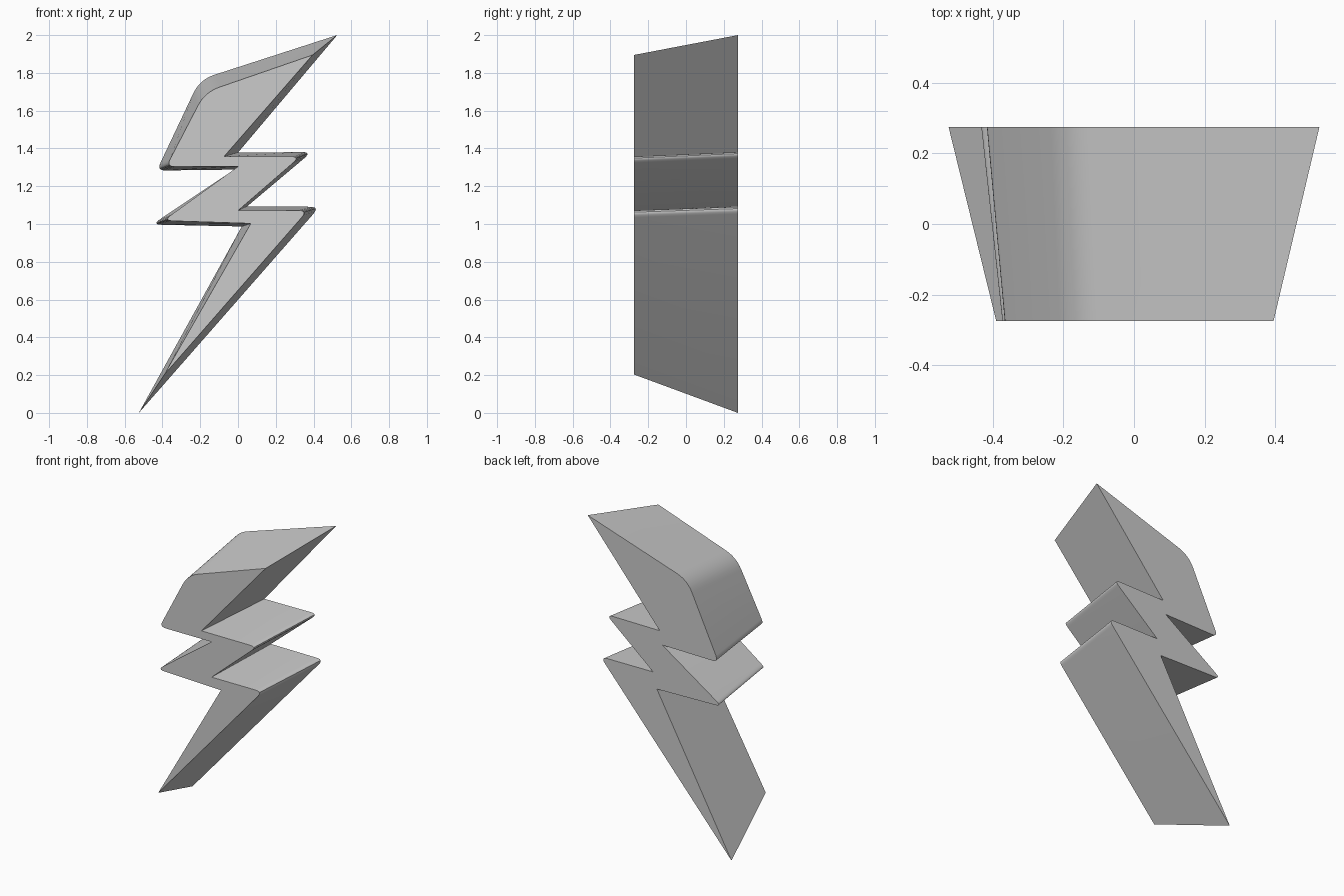
import bpy
import bmesh
from math import radians
from mathutils import Vector

cube = bpy.data.objects.get("Cube")
if cube:
    bpy.data.objects.remove(cube, do_unlink=True)

HALF_DEPTH = 0.275

# Each corner: back (x, z), front (x, z), rounding distance
CORNERS = [
    ((0.525, 2.0), (0.395, 1.895), 0),          # upper tip
    ((-0.202, 1.765), (-0.175, 1.698), 0.08),   # shoulder
    ((-0.43, 1.283), (-0.38, 1.303), 0.045),    # upper left barb
    ((-0.02, 1.288), (0.0, 1.304), 0),
    ((-0.455, 0.997), (-0.395, 1.018), 0.05),   # lower left barb
    ((0.02, 0.987), (0.068, 1.003), 0),
    ((-0.525, 0.0), (-0.39, 0.203), 0),         # lower tip
    ((0.432, 1.091), (0.37, 1.072), 0.05),      # lower right barb
    ((0.048, 1.093), (0.0, 1.071), 0),
    ((0.39, 1.381), (0.33, 1.357), 0.05),       # upper right barb
    ((0.0, 1.378), (-0.074, 1.357), 0),
]


def rounded_outline(side, y, steps=6):
    """Outline of one side with its marked corners rounded."""
    points = [Vector((c[side][0], y, c[side][1])) for c in CORNERS]
    outline = []
    for i, corner in enumerate(points):
        cut = CORNERS[i][2]
        if not cut:
            outline.append(corner)
            continue
        start = corner + (points[i - 1] - corner).normalized() * cut
        end = corner + (points[(i + 1) % len(points)] - corner).normalized() * cut
        for k in range(steps + 1):
            t = k / steps
            outline.append(start.lerp(corner, t).lerp(corner.lerp(end, t), t))
    return outline


# Tapered bolt: large back face, smaller front face, walls between
bm = bmesh.new()
back = [bm.verts.new(p) for p in rounded_outline(0, HALF_DEPTH)]
front = [bm.verts.new(p) for p in rounded_outline(1, -HALF_DEPTH)]
bm.faces.new(back)
bm.faces.new(front)
count = len(back)
for i in range(count):
    j = (i + 1) % count
    bm.faces.new((back[i], back[j], front[j], front[i]))
bmesh.ops.recalc_face_normals(bm, faces=bm.faces)

mesh = bpy.data.meshes.new("lightning_bolt")
bm.to_mesh(mesh)
bm.free()
bolt = bpy.data.objects.new("lightning_bolt", mesh)
bpy.context.collection.objects.link(bolt)

# Plain grey
grey = bpy.data.materials.new("light_grey")
grey.use_nodes = True
colour = (0.6, 0.6, 0.6, 1)
grey.diffuse_color = colour
grey.node_tree.nodes["Principled BSDF"].inputs["Base Color"].default_value = colour
mesh.materials.append(grey)

# Smooth rounded corners, crisp rims and notches
bpy.ops.object.select_all(action="DESELECT")
bolt.select_set(True)
bpy.context.view_layer.objects.active = bolt
bpy.ops.object.shade_smooth_by_angle(angle=radians(40))
